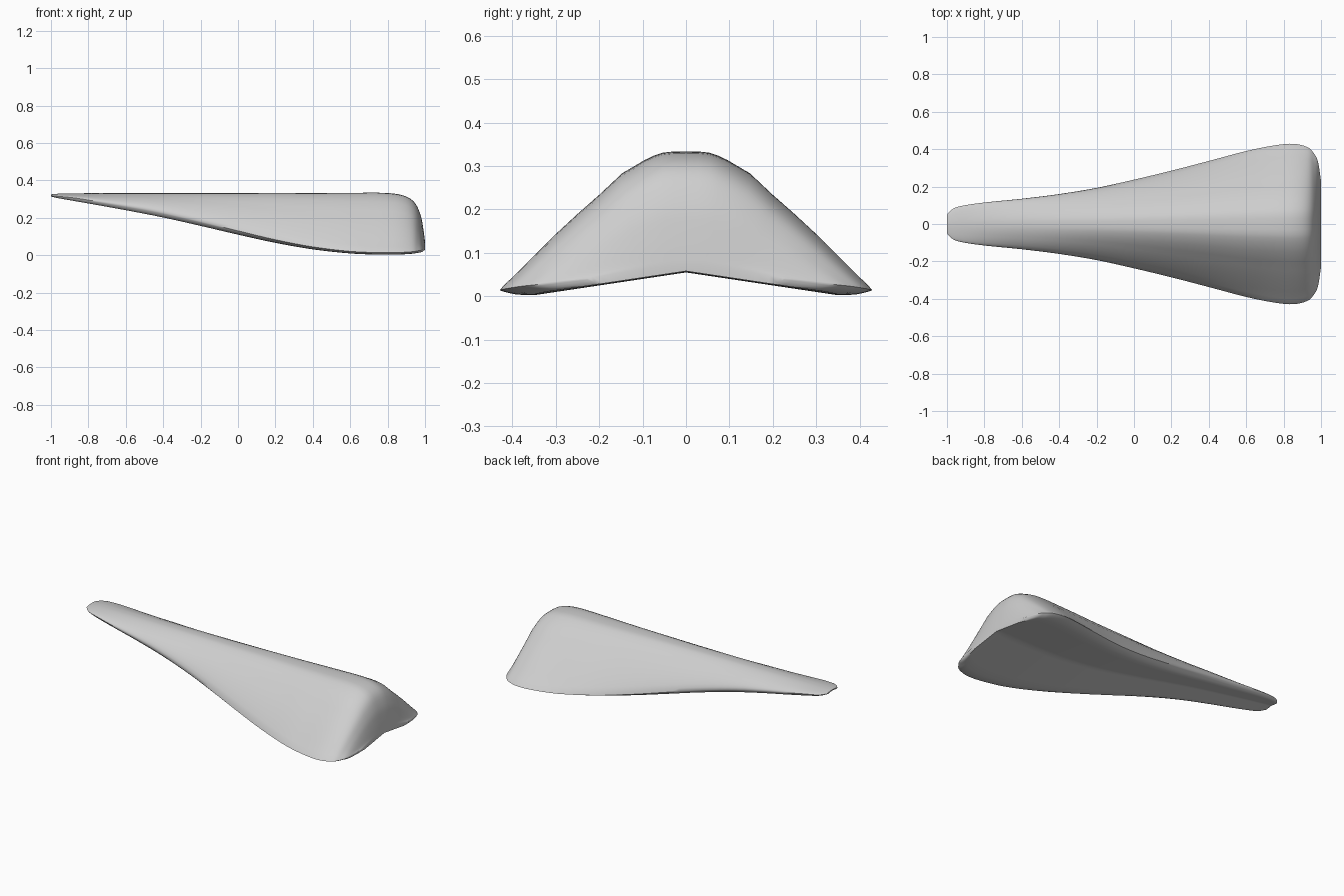
import bpy, bmesh, math

cube = bpy.data.objects.get("Cube")
if cube:
    bpy.data.objects.remove(cube)

# Stations from nose to tail: ridge x, rim x, half width, ridge z, lowest z
STATIONS = [
    (-1.0, -1.0, .05, .325, .314), (-.97, -.97, .08, .328, .306),
    (-.92, -.92, .097, .33, .297), (-.8, -.8, .115, .331, .276),
    (-.6, -.6, .135, .331, .24), (-.4, -.4, .16, .331, .201),
    (-.2, -.2, .193, .331, .156), (0, 0, .237, .331, .109),
    (.2, .2, .285, .332, .065), (.4, .4, .337, .332, .03),
    (.6, .6, .39, .333, .008), (.78, .75, .42, .333, .002),
    (.88, .85, .429, .32, .002), (.942, .925, .412, .284, .006),
    (.976, .96, .38, .215, .011), (.991, .983, .335, .14, .016),
    (1.0, 1.0, .23, .07, .029),
]
# Bell profile: fraction of half width, fraction of drop from ridge to rim
BELL = [(0, 0), (.07, .001), (.13, .01), (.18, .032), (.235, .067), (.35, .155),
        (.47, .305), (.58, .435), (.7, .585), (.84, .775), (.93, .9),
        (.98, .965), (1, 1)]
STEPS = 4


def spline(p0, p1, p2, p3, t):
    """Smooth curve through p1 and p2."""
    return [b + .5 * t * (c - a + t * (2 * a - 5 * b + 4 * c - d
                                       + t * (3 * (b - c) + d - a)))
            for a, b, c, d in zip(p0, p1, p2, p3)]


def smooth_stations():
    last = len(STATIONS) - 1
    result = []
    for i in range(last):
        pts = [STATIONS[min(max(i + k, 0), last)] for k in (-1, 0, 1, 2)]
        result += [spline(*pts, s / STEPS) for s in range(STEPS)]
    return result + [STATIONS[last]]


def section(x_top, x_rim, w, z_top, z_low):
    """Closed ring: over the top from ridge to rim, then back underneath."""
    height = z_top - z_low
    nose = min(max((.7 - x_top) / 1.2, 0), 1)
    roll = min(.012, .3 * height) + .12 * height * nose ** 2
    half = []
    for a, b in BELL:
        rounded = 1 - math.sqrt(1 - a * a)
        b += (rounded - b) * nose * .65
        half.append((x_top + (x_rim - x_top) * b, a * w,
                     z_top - (height - roll) * b))
    # Rolled rim and shallow roof-shaped underside
    for a, _ in reversed(BELL):
        a *= .98
        z = z_low + roll * (max(a - .84, 0) / .16) ** 2
        z += .15 * max(.84 - a, 0) * w
        half.append((x_rim, a * w, min(z, z_top - .003)))
    return half + [(x, -y, z) for x, y, z in half[-2:0:-1]]


# Saddle shell lofted through the sections
bm = bmesh.new()
rings = [[bm.verts.new(p) for p in section(*s)] for s in smooth_stations()]
n = len(rings[0])
for r, q in zip(rings, rings[1:]):
    for i in range(n):
        j = (i + 1) % n
        bm.faces.new((r[i], r[j], q[j], q[i]))
# End caps join each upper profile point to the underside point below it
bottom = n // 2
for ring in (rings[0], rings[-1]):
    for i in range(len(BELL) - 1):
        strip = (i, i + 1, bottom - i - 1, bottom - i)
        bm.faces.new([ring[k] for k in strip])
        bm.faces.new([ring[-k % n] for k in reversed(strip)])
bmesh.ops.recalc_face_normals(bm, faces=bm.faces)

mesh = bpy.data.meshes.new("saddle_shell")
bm.to_mesh(mesh)
bm.free()
saddle = bpy.data.objects.new("saddle_shell", mesh)
bpy.context.collection.objects.link(saddle)

# Plain light grey
grey = bpy.data.materials.new("light_grey")
grey.use_nodes = True
colour = (.62, .62, .62, 1)
grey.diffuse_color = colour
grey.node_tree.nodes["Principled BSDF"].inputs["Base Color"].default_value = colour
mesh.materials.append(grey)

bpy.ops.object.select_all(action='DESELECT')
saddle.select_set(True)
bpy.context.view_layer.objects.active = saddle
bpy.ops.object.shade_smooth_by_angle(angle=math.radians(50))
